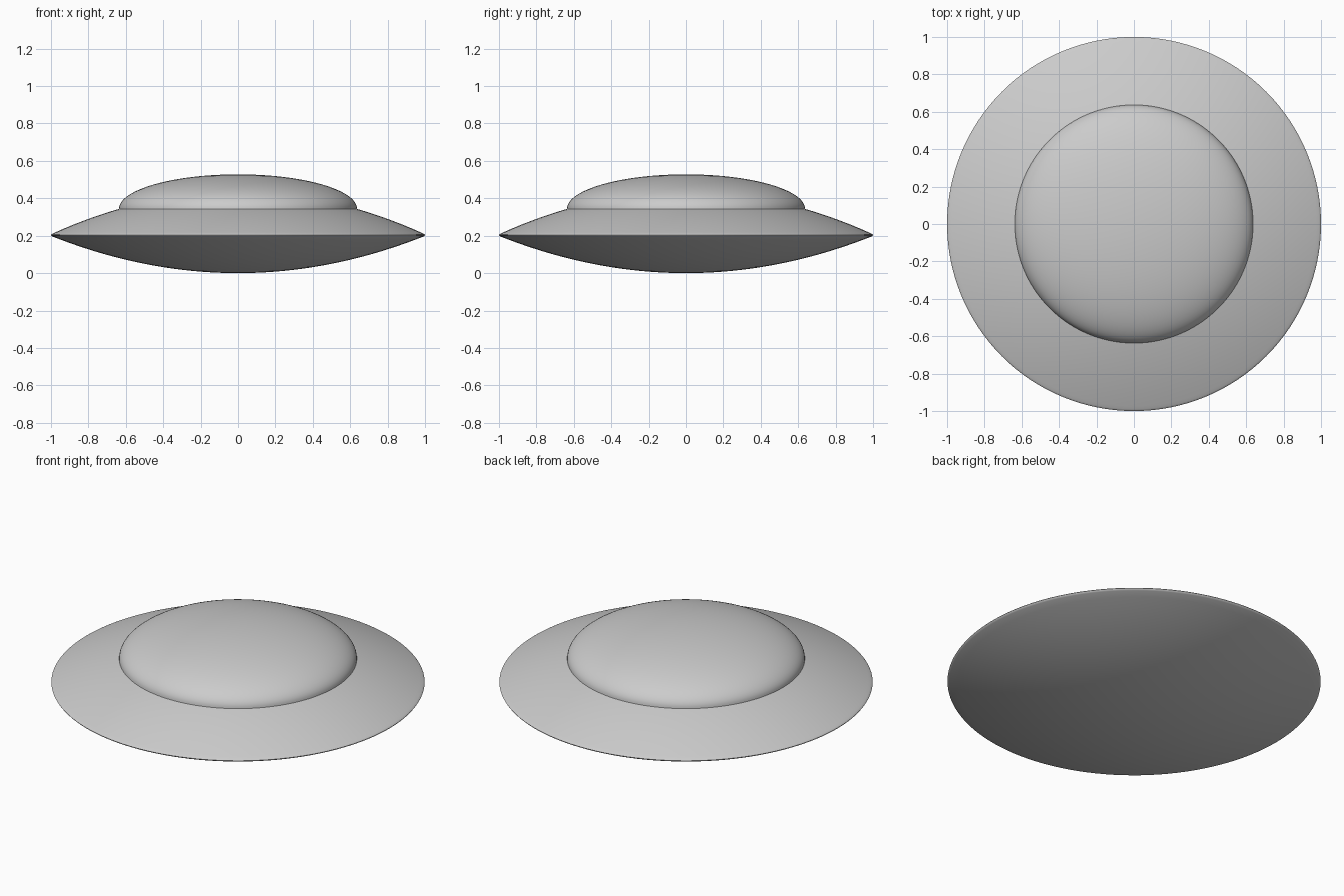
import bpy, bmesh, math

if "Cube" in bpy.data.objects:
    bpy.data.objects.remove(bpy.data.objects["Cube"])

metal = bpy.data.materials.new("light grey")
metal.diffuse_color = (0.6, 0.6, 0.6, 1)
metal.use_nodes = True
metal.node_tree.nodes["Principled BSDF"].inputs["Base Color"].default_value = metal.diffuse_color
SIDES = 128


def lathe(name, profile):
    """Revolve an (r, z) profile about z; r = 0 points become poles."""
    bm = bmesh.new()
    rings = []
    for r, z in profile:
        if r < 1e-6:
            rings.append([bm.verts.new((0, 0, z))] * SIDES)
        else:
            rings.append([bm.verts.new((r * math.cos(2 * math.pi * i / SIDES),
                                        r * math.sin(2 * math.pi * i / SIDES), z))
                          for i in range(SIDES)])
    for a, b in zip(rings, rings[1:]):
        for i in range(SIDES):
            j = (i + 1) % SIDES
            bm.faces.new(list(dict.fromkeys((a[i], a[j], b[j], b[i]))))
    bmesh.ops.recalc_face_normals(bm, faces=bm.faces)
    mesh = bpy.data.meshes.new(name)
    bm.to_mesh(mesh)
    bm.free()
    mesh.materials.append(metal)
    obj = bpy.data.objects.new(name, mesh)
    bpy.context.collection.objects.link(obj)
    bpy.ops.object.select_all(action='DESELECT')
    obj.select_set(True)
    bpy.context.view_layer.objects.active = obj
    bpy.ops.object.shade_smooth_by_angle(angle=math.radians(35))
    return obj


# Saucer hull: shallow bowl below, rounded rim, shallow cone-like shell above
N = 24
RIM, RIM_Z, DOME_R, DOME_Z = 0.99, 0.2, 0.637, 0.343
bowl = [(RIM * k / N, 0.195 * (k / N) ** 2) for k in range(N + 1)]
rim = [(0.997, 0.199), (1.0, 0.204), (0.997, 0.208)]
shell = []
for k in range(N + 1):
    r = RIM + (DOME_R - 0.03 - RIM) * k / N
    shell.append((r, 0.212 + 0.228 * (RIM ** 2 - r ** 2)))
lid = [(0, shell[-1][1])]
lathe("saucer_hull", bowl + rim + shell + lid)

# Dome: flattened half ellipsoid sitting on the shell
dome = [(DOME_R * math.cos(math.pi / 2 * k / N),
         DOME_Z + 0.185 * math.sin(math.pi / 2 * k / N)) for k in range(N)]
lathe("cabin_dome", [(0, DOME_Z)] + dome + [(0, DOME_Z + 0.185)])
